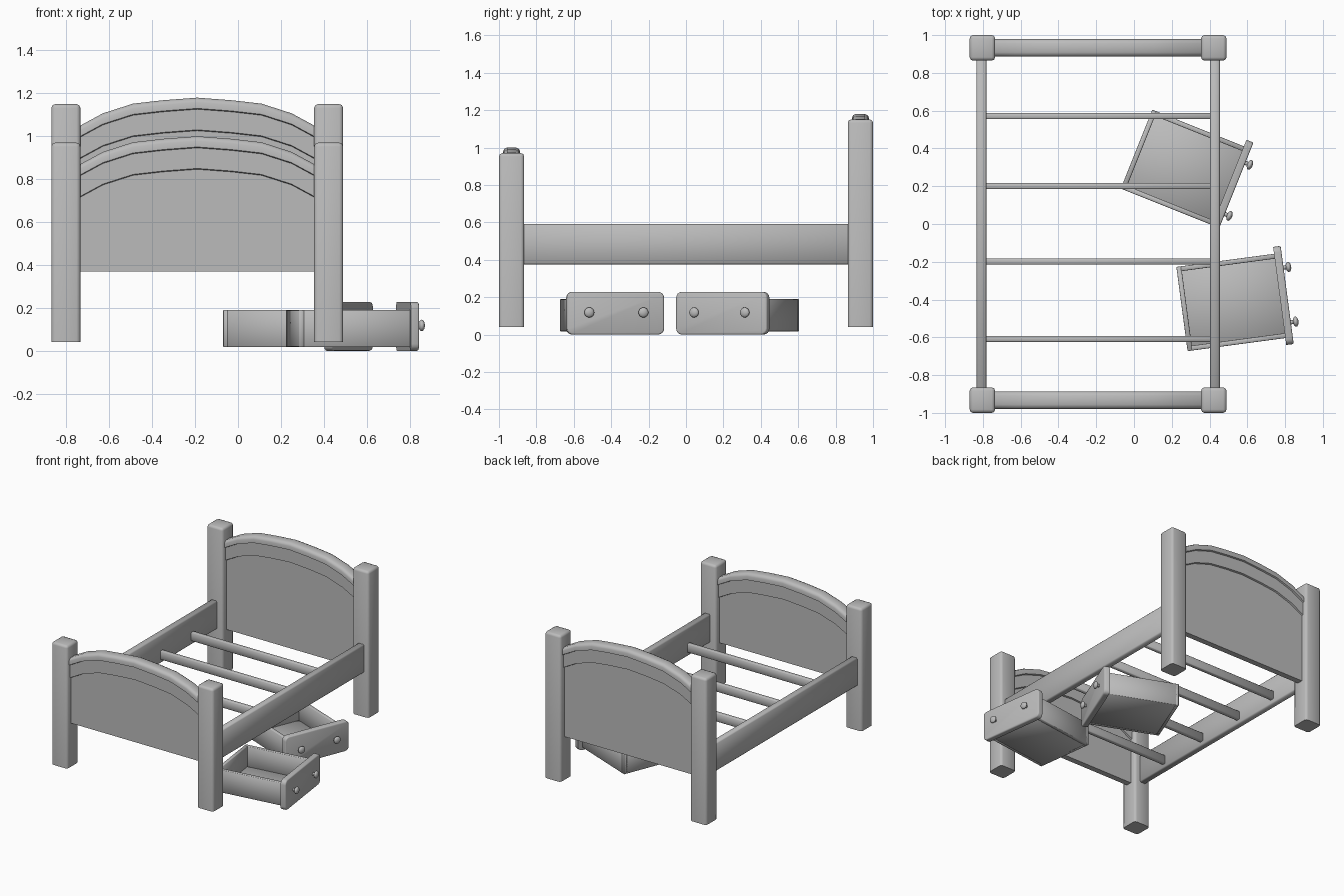
import bpy
import bmesh
from math import radians
from mathutils import Matrix, Vector

cube = bpy.data.objects.get("Cube")
if cube:
    bpy.data.objects.remove(cube, do_unlink=True)

# One plain grey for the whole bed
GREY = (0.5, 0.5, 0.5, 1)
grey = bpy.data.materials.new("plain grey")
grey.use_nodes = True
grey.diffuse_color = GREY
grey.node_tree.nodes["Principled BSDF"].inputs["Base Color"].default_value = GREY

CX = -0.19       # bed centre line
POST = 0.0675    # half width of a post
POST_X = 0.6125  # post distance from the centre line
POST_Y = 0.9325


def finish(name, bm, matrix=Matrix(), angle=50):
    bm.transform(matrix)
    bmesh.ops.recalc_face_normals(bm, faces=bm.faces)
    mesh = bpy.data.meshes.new(name)
    bm.to_mesh(mesh)
    bm.free()
    mesh.materials.append(grey)
    obj = bpy.data.objects.new(name, mesh)
    bpy.context.collection.objects.link(obj)
    bpy.ops.object.select_all(action='DESELECT')
    obj.select_set(True)
    bpy.context.view_layer.objects.active = obj
    bpy.ops.object.shade_smooth_by_angle(angle=radians(angle))
    return obj


def box_mesh(lo, hi):
    lo, hi = Vector(lo), Vector(hi)
    bm = bmesh.new()
    bmesh.ops.create_cube(bm, size=1)
    bmesh.ops.scale(bm, vec=hi - lo, verts=bm.verts)
    bmesh.ops.translate(bm, vec=(lo + hi) / 2, verts=bm.verts)
    return bm


def bevel(bm, offset, segments, rule):
    edges = [e for e in bm.edges if rule(e)]
    bmesh.ops.bevel(bm, geom=edges, offset=offset, segments=segments,
                    profile=0.5, affect='EDGES', clamp_overlap=True)


def box(name, lo, hi, round_by=0.004, matrix=Matrix()):
    bm = box_mesh(lo, hi)
    bevel(bm, round_by, 1, lambda e: True)
    return finish(name, bm, matrix)


def post(name, x, y, top):
    bm = box_mesh((x - POST, y - POST, 0.04), (x + POST, y + POST, top))
    # Rounded cap and softened corners, flat foot
    bevel(bm, 0.018, 2, lambda e: max(v.co.z for v in e.verts) > 0.5)
    finish(name, bm)


def board(name, y, top):
    """Arched board: rounded rim, stepped band below it, thin panel."""
    half = [(0.0, 0.0), (0.16, 0.012), (0.3, 0.028), (0.44, 0.073), (0.56, 0.138)]
    arch = [(-x, d) for x, d in reversed(half[1:])] + half
    profile = [(0.024, 0), (0.040, 0.008), (0.046, 0.022), (0.046, 0.05),
               (0.034, 0.054), (0.034, 0.15), (0.022, 0.154)]
    bm = bmesh.new()
    rings = []
    for x, drop in arch:
        side = [(w, top - drop - d) for w, d in profile] + [(0.022, 0.37)]
        loop = side + [(-w, z) for w, z in reversed(side)]
        rings.append([bm.verts.new((CX + x, y + w, z)) for w, z in loop])
    for a, b in zip(rings, rings[1:]):
        for i in range(len(a)):
            j = (i + 1) % len(a)
            bm.faces.new((a[i], a[j], b[j], b[i]))
    bm.faces.new(rings[0])
    bm.faces.new(rings[-1])
    finish(name, bm)


def drawer(name, back, turn):
    """Open tray pointing along local +x, with a rounded front and two knobs."""
    m = Matrix.Translation((*back, 0)) @ Matrix.Rotation(radians(turn), 4, 'Z')
    length, wide, wall = 0.53, 0.225, 0.026
    box(name + "_floor", (0.005, -wide + 0.005, 0.017), (length, wide - 0.005, 0.035), 0.002, m)
    box(name + "_back", (0, -wide, 0.017), (wall, wide, 0.19), 0.003, m)
    for side, s in (("left", 1), ("right", -1)):
        ys = sorted((s * wide, s * (wide - wall)))
        box(name + "_side_" + side, (0, ys[0], 0.017), (length, ys[1], 0.19), 0.003, m)

    # Front plate with rounded corners and a softened outer rim
    bm = box_mesh((0.522, -0.262, 0), (0.562, 0.262, 0.228))
    bevel(bm, 0.032, 4, lambda e: abs(e.verts[0].co.x - e.verts[1].co.x) > 0.01)
    bevel(bm, 0.008, 2, lambda e: min(v.co.x for v in e.verts) > 0.56)
    finish(name + "_front", bm, m)

    for side, s in (("left", 1), ("right", -1)):
        bm = bmesh.new()
        # Stem and flattened ball
        bmesh.ops.create_cone(bm, cap_ends=True, segments=12, radius1=0.011,
                              radius2=0.011, depth=0.03)
        ball = bmesh.ops.create_uvsphere(bm, u_segments=16, v_segments=10, radius=0.027)
        bmesh.ops.scale(bm, vec=(1, 1, 0.55), verts=ball["verts"])
        bmesh.ops.translate(bm, vec=(0, 0, 0.016), verts=ball["verts"])
        place = Matrix.Translation((0.572, s * 0.146, 0.118)) @ Matrix.Rotation(radians(90), 4, 'Y')
        finish(name + "_knob_" + side, bm, m @ place)


# Posts and arched boards at both ends
for end, y, post_top, board_top in (("head", POST_Y, 1.15, 1.18), ("foot", -POST_Y, 0.97, 1.0)):
    for side, s in (("left", 1), ("right", -1)):
        post(end + "_post_" + side, CX + s * POST_X, y, post_top)
    board(end + "board", y, board_top)

# Side rails
for side, s in (("left", 1), ("right", -1)):
    x = CX + s * 0.618
    box("side_rail_" + side, (x - 0.026, -0.88, 0.375), (x + 0.026, 0.88, 0.59), 0.008)

# Cross slats
for i, y in enumerate((0.571, 0.201, -0.198, -0.608)):
    box(f"slat_{i + 1}", (CX - 0.605, y - 0.016, 0.405), (CX + 0.605, y + 0.016, 0.47), 0.004)

# Two loose drawers
drawer("front_drawer", (0.254, -0.45), 7.6)
drawer("back_drawer", (0.0135, 0.3965), -21.8)
